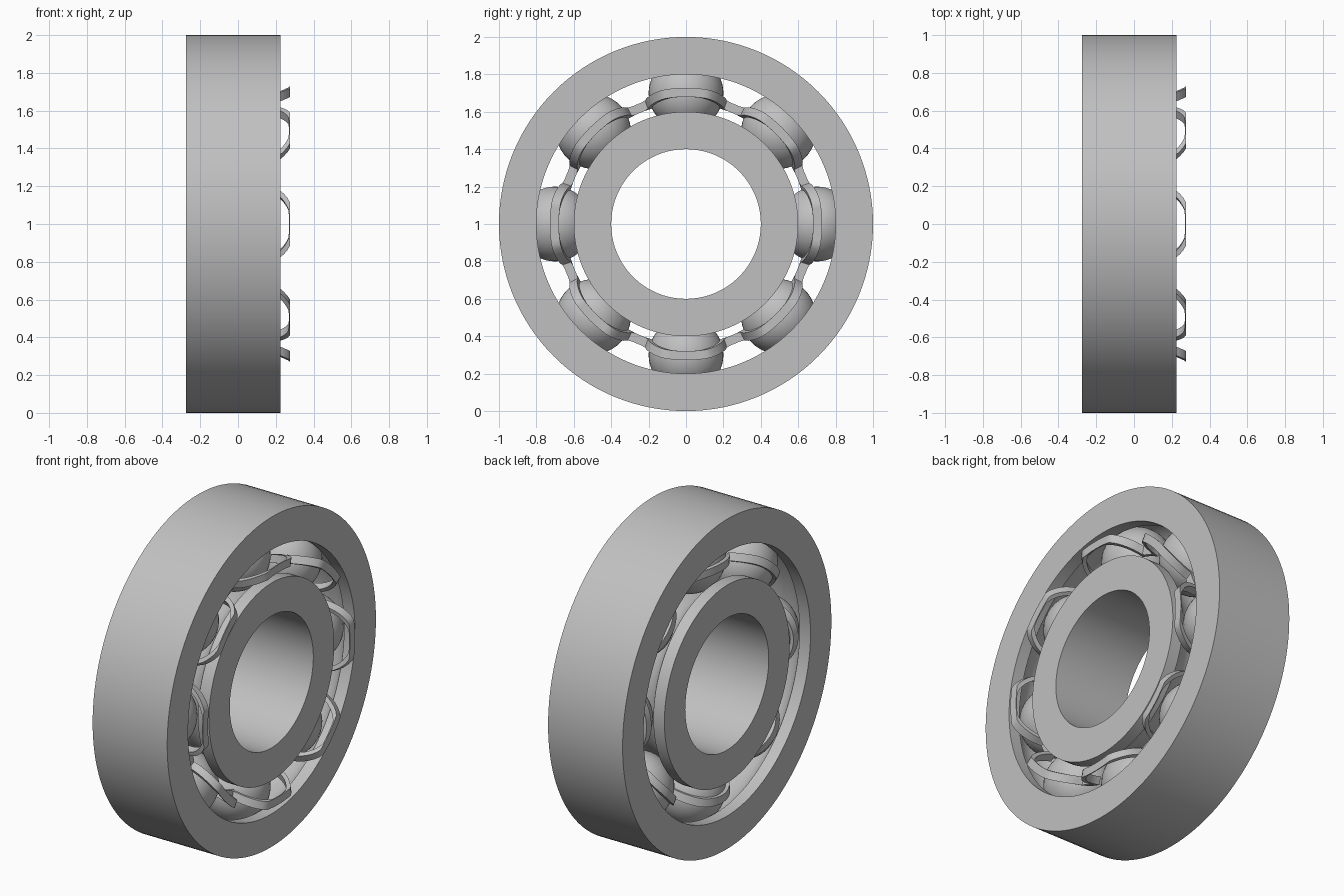
import bpy, bmesh, math
from mathutils import Vector

cube = bpy.data.objects.get("Cube")
if cube:
    bpy.data.objects.remove(cube, do_unlink=True)

steel = bpy.data.materials.new("steel_grey")
steel.use_nodes = True
steel.diffuse_color = (0.53, 0.53, 0.53, 1)
steel.node_tree.nodes["Principled BSDF"].inputs["Base Color"].default_value = (0.53, 0.53, 0.53, 1)

MID = -0.025        # axial centre of the rings and balls
HALF = 0.25         # half width of the rings
PITCH = 0.7         # radius of the ball circle
BALL = 0.2
COUNT = 8


def polar(x, r, a):
    """Point at axial x, radius r and angle a around the bearing axis."""
    return Vector((x, r * math.sin(a), 1 + r * math.cos(a)))


def finish(name, bm, angle=30):
    bmesh.ops.recalc_face_normals(bm, faces=bm.faces)
    mesh = bpy.data.meshes.new(name)
    bm.to_mesh(mesh)
    bm.free()
    mesh.materials.append(steel)
    obj = bpy.data.objects.new(name, mesh)
    bpy.context.collection.objects.link(obj)
    bpy.ops.object.select_all(action='DESELECT')
    obj.select_set(True)
    bpy.context.view_layer.objects.active = obj
    bpy.ops.object.shade_smooth_by_angle(angle=math.radians(angle))
    return obj


def loft(name, sections):
    """Join closed sections into one closed loop of quads."""
    bm = bmesh.new()
    loops = [[bm.verts.new(p) for p in s] for s in sections]
    for i, loop in enumerate(loops):
        nxt = loops[(i + 1) % len(loops)]
        for j in range(len(loop)):
            k = (j + 1) % len(loop)
            bm.faces.new((loop[j], loop[k], nxt[k], nxt[j]))
    return finish(name, bm)


def race(name, flat_r, edge_r, side):
    """Turned ring with a rounded raceway; side is +1 outside the balls, -1 inside."""
    groove = BALL + 0.003
    start = math.asin(0.1 / groove)
    profile = [(MID - HALF, edge_r), (MID - HALF, flat_r)]
    steps = 16
    for i in range(steps + 1):
        t = start + (math.pi - 2 * start) * i / steps
        profile.append((MID - groove * math.cos(t), PITCH + side * groove * math.sin(t)))
    profile += [(MID + HALF, flat_r), (MID + HALF, edge_r)]
    n = 128
    loft(name, [[polar(x, r, math.tau * i / n) for x, r in profile] for i in range(n)])


def cage(name, centre, side, clip):
    """Wavy ribbon that arches around each ball and runs flat between them."""
    thick, arch = 0.025, 0.22
    sections = []

    def radii(offset):
        inner = 0.68 - 0.2 * (0.185 - min(offset, 0.185))
        return inner, inner + 0.048

    steps = 24
    for b in range(COUNT):
        base = math.tau * b / COUNT
        for i in range(steps + 1):
            t = math.pi * (1 - i / steps)
            section = []
            for rad, low, top in ((arch, thick, clip), (arch - thick, 0, clip - 0.006)):
                off = min(max(rad * math.sin(t), low), top)
                a = base + math.asin(rad * math.cos(t) / PITCH)
                r0, r1 = radii(off)
                pair = [polar(centre + side * off, r, a) for r in (r0, r1)]
                section += pair if not section else pair[::-1]
            sections.append(section)
        # Flat strip leading to the next ball
        end = math.asin(arch / PITCH)
        for i in range(1, 4):
            a = base + end + (math.tau / COUNT - 2 * end) * i / 4
            r0, r1 = radii(0)
            sections.append([polar(centre + side * thick, r0, a), polar(centre + side * thick, r1, a),
                             polar(centre, r1, a), polar(centre, r0, a)])
    loft(name, sections)


# Rings
race("outer_ring", 0.8, 1.0, 1)
race("inner_ring", 0.6, 0.4, -1)

# Balls
for i in range(COUNT):
    bm = bmesh.new()
    bmesh.ops.create_uvsphere(bm, u_segments=40, v_segments=24, radius=BALL)
    bmesh.ops.translate(bm, verts=bm.verts, vec=polar(MID, PITCH, math.tau * i / COUNT))
    finish(f"ball_{i + 1}", bm)

# Two cage halves
cage("cage_left_half", 0.087, 1, 0.188)
cage("cage_right_half", MID, -1, 0.23)
